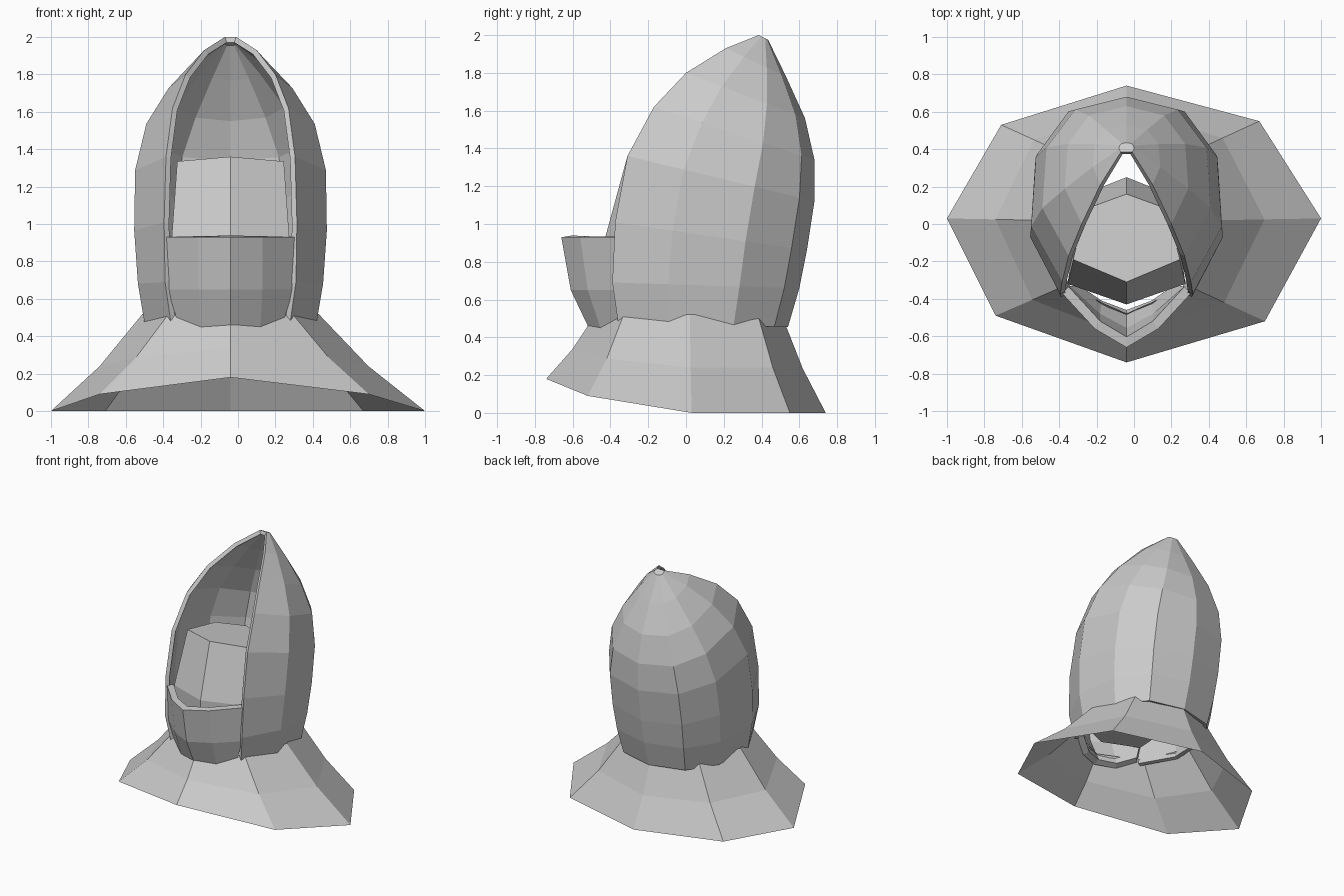
import bpy

if "Cube" in bpy.data.objects:
    bpy.data.objects.remove(bpy.data.objects["Cube"])

CX = -0.04  # symmetry plane of the hood

grey = bpy.data.materials.new("cloth grey")
grey.diffuse_color = (0.6, 0.6, 0.6, 1)
grey.use_nodes = True
grey.node_tree.nodes["Principled BSDF"].inputs["Base Color"].default_value = grey.diffuse_color


def loft(name, rings, closed=False, cap_start=False, cap_end=False, thickness=0):
    """Skin rings of equal point count, flat shaded, optionally thickened inwards."""
    n = len(rings[0])
    verts = [p for ring in rings for p in ring]
    faces = []
    for k in range(len(rings) - 1):
        for j in range(n if closed else n - 1):
            a, b = k * n + j, k * n + (j + 1) % n
            faces.append((a, b, b + n, a + n))
    if cap_start:
        faces.append(tuple(reversed(range(n))))
    if cap_end:
        faces.append(tuple(range(len(verts) - n, len(verts))))
    mesh = bpy.data.meshes.new(name)
    mesh.from_pydata(verts, [], faces)
    mesh.materials.append(grey)
    obj = bpy.data.objects.new(name, mesh)
    bpy.context.collection.objects.link(obj)
    if thickness:
        mod = obj.modifiers.new("thickness", 'SOLIDIFY')
        mod.thickness = thickness
        mod.offset = -1
        mod.use_even_offset = True
    return obj


def mirrored(half, closed=False):
    """Mirror (dx, y, z) points listed from +x side to the centre line."""
    right = [(CX + x, y, z) for x, y, z in half]
    left = [(CX - x, y, z) for x, y, z in half if x > 0]
    if closed and half[0][0] == 0:
        return right + left[::-1]
    return right + left[::-1]


# Hood: tilted rings, open at the front
# front edge y, z, half width; back y, z; widest half width
hood_rings = [
    (-0.36, 0.48, 0.32, 0.54, 0.455, 0.46),
    (-0.39, 0.69, 0.35, 0.60, 0.66, 0.495),
    (-0.375, 1.01, 0.355, 0.64, 0.86, 0.515),
    (-0.31, 1.36, 0.345, 0.68, 1.12, 0.51),
    (-0.17, 1.62, 0.31, 0.68, 1.34, 0.45),
    (0.00, 1.80, 0.24, 0.63, 1.56, 0.33),
    (0.21, 1.93, 0.14, 0.53, 1.78, 0.18),
    (0.385, 2.00, 0.03, 0.435, 1.975, 0.04),
]
rings = []
for fy, fz, w0, by, bz, w in hood_rings:
    columns = [(w0, 0), (w, 0.3), (0.95 * w, 0.68), (0.61 * w, 0.92), (0, 1)]
    rings.append(mirrored([(x, fy + t * (by - fy), fz + t * (bz - fz)) for x, t in columns]))
loft("hood", rings, cap_end=True, thickness=0.03)

# Face mask: curved band across the front opening
mask_rings = [
    [(0.29, -0.36, 0.50), (0.16, -0.45, 0.44), (0, -0.51, 0.44)],
    [(0.335, -0.37, 0.65), (0.17, -0.52, 0.65), (0, -0.61, 0.65)],
    [(0.345, -0.37, 0.93), (0.17, -0.56, 0.93), (0, -0.66, 0.93)],
]
loft("face_mask", [mirrored(r)[::-1] for r in mask_rings], thickness=0.05)

# Head block inside the hood
head_rings = [
    [(0, -0.43, 0.60), (0.28, -0.31, 0.60), (0.25, 0.15, 0.60), (0, 0.25, 0.60)],
    [(0, -0.43, 0.92), (0.315, -0.32, 0.92), (0.25, 0.15, 0.92), (0, 0.25, 0.92)],
    [(0, -0.31, 1.36), (0.285, -0.19, 1.335), (0.22, 0.08, 1.31), (0, 0.16, 1.31)],
]
loft("head", [mirrored(r, True) for r in head_rings], closed=True, cap_start=True, cap_end=True)

# Shoulder collar: eight-sided open skirt with a raised front hem
hem = [(-0.04, -0.74, 0.18), (0.70, -0.52, 0.09), (1, 0.03, 0), (0.67, 0.55, 0),
       (-0.04, 0.74, 0), (-0.71, 0.53, 0), (-1, 0.03, 0), (-0.74, -0.49, 0.09)]
neck = mirrored([(0, -0.48, 0.52), (0.33, -0.33, 0.52), (0.47, 0.02, 0.52),
                 (0.34, 0.38, 0.52), (0, 0.51, 0.51)], True)
middle = [(a[0] + 0.53 * (b[0] - a[0]), a[1] + 0.53 * (b[1] - a[1]), a[2] + 0.46 * (b[2] - a[2]))
          for a, b in zip(hem, neck)]
loft("shoulder_collar", [hem, middle, neck], closed=True)
